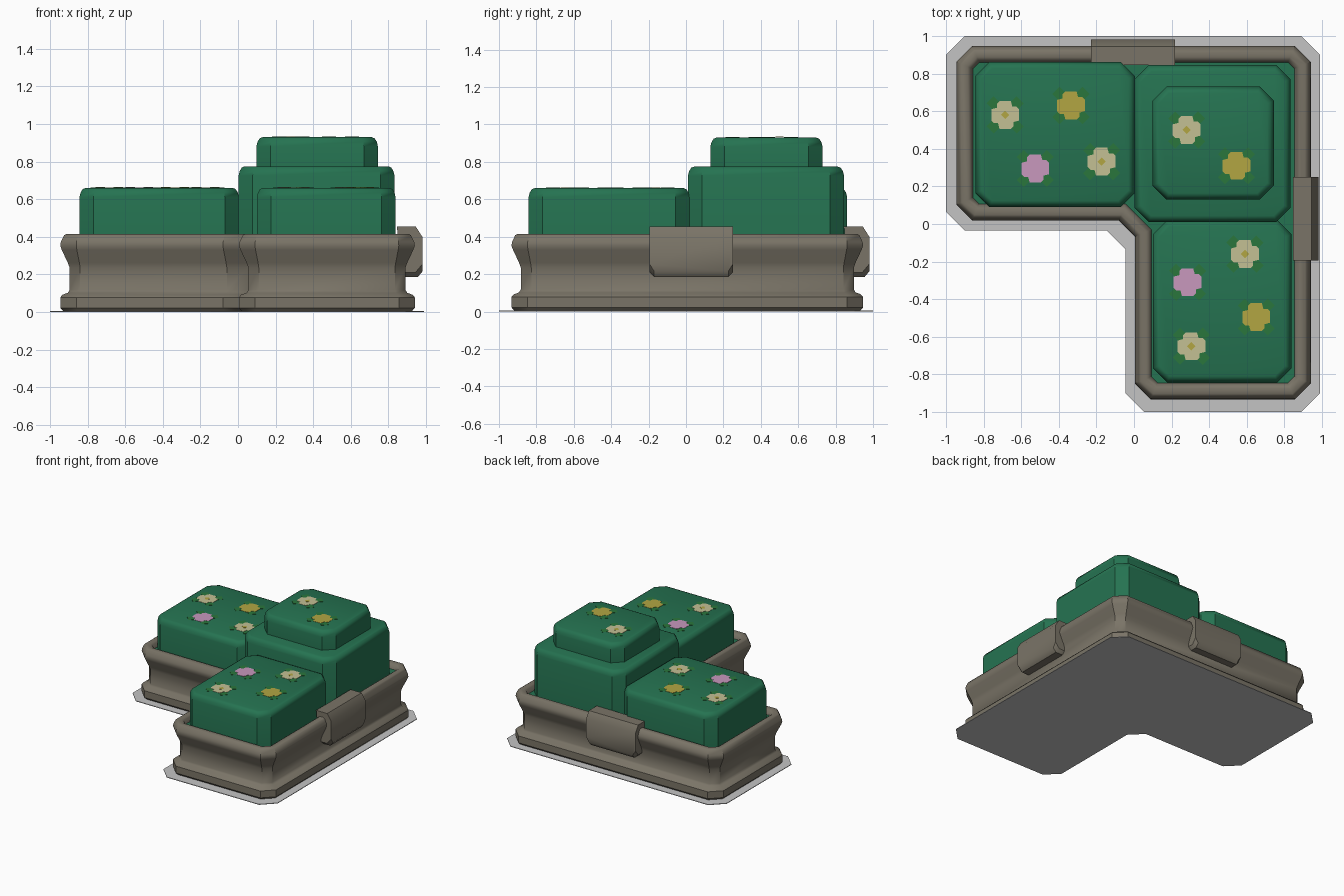
import bpy, bmesh, math
from mathutils import Matrix, Vector

cube = bpy.data.objects.get("Cube")
if cube:
    bpy.data.objects.remove(cube, do_unlink=True)


def material(name, rgb):
    # sRGB 0-255 converted to linear
    lin = [((c / 255 + 0.055) / 1.055) ** 2.4 for c in rgb] + [1]
    m = bpy.data.materials.new(name)
    m.use_nodes = True
    m.diffuse_color = lin
    m.node_tree.nodes["Principled BSDF"].inputs["Base Color"].default_value = lin
    return m


STONE = material("warm grey stone", (122, 116, 103))
PAVING = material("pale grey paving", (196, 196, 196))
HEDGE = material("hedge green", (37, 115, 81))
LEAF = material("leaf green", (42, 118, 60))
CREAM = material("cream petals", (196, 192, 148))
YELLOW = material("yellow petals", (178, 166, 66))
PINK = material("pink petals", (200, 152, 190))


def make(name, bm, mat, smooth=True):
    bmesh.ops.recalc_face_normals(bm, faces=bm.faces)
    me = bpy.data.meshes.new(name)
    bm.to_mesh(me)
    bm.free()
    me.materials.append(mat)
    ob = bpy.data.objects.new(name, me)
    bpy.context.collection.objects.link(ob)
    if smooth:
        bpy.ops.object.select_all(action="DESELECT")
        ob.select_set(True)
        bpy.context.view_layer.objects.active = ob
        bpy.ops.object.shade_smooth_by_angle(angle=math.radians(40))
    return ob


def chamfered(corners, d, c):
    """Inset an axis-aligned counter-clockwise outline by d, cutting its corners by c."""
    out = []
    n = len(corners)
    for i in range(n):
        p = Vector(corners[i])
        a = (p - Vector(corners[i - 1])).normalized()
        b = (Vector(corners[(i + 1) % n]) - p).normalized()
        turn = 1 if a.x * b.y - a.y * b.x > 0 else -1
        q = p + (b - a) * d * turn
        cut = max(0.01, c - turn * 0.586 * d)
        out += [q - a * cut, q + b * cut]
    return out


def loft(name, corners, profile, cut, mat, smooth=True):
    """Stack inset copies of an outline following (inset, height) pairs."""
    bm = bmesh.new()
    rings = [[bm.verts.new((p.x, p.y, z)) for p in chamfered(corners, d, cut)]
             for d, z in profile]
    for lo, hi in zip(rings, rings[1:]):
        for i in range(len(lo)):
            j = (i + 1) % len(lo)
            bm.faces.new((lo[i], lo[j], hi[j], hi[i]))
    bm.faces.new(rings[0][::-1])
    bm.faces.new(rings[-1])
    return make(name, bm, mat, smooth)


def ell(x0, x1, y0, y1, xi, yi):
    return [(x0, yi), (xi, yi), (xi, y0), (x1, y0), (x1, y1), (x0, y1)]


def rect(x0, x1, y0, y1):
    return [(x0, y0), (x1, y0), (x1, y1), (x0, y1)]


# Paving slab and L-shaped stone planter
loft("paving_slab", ell(-1, 0.99, -1, 1, -0.045, -0.035),
     [(0, 0), (0, 0.005)], 0.1, PAVING, False)
wall = ell(-0.945, 0.94, -0.933, 0.947, 0.005, 0.018)
loft("stone_planter", wall,
     [(0.015, 0.005), (0, 0.022), (0, 0.078), (0.012, 0.092), (0.04, 0.102),
      (0.05, 0.118), (0.05, 0.235), (0.04, 0.262), (0.008, 0.33), (0, 0.352),
      (0.003, 0.372), (0.02, 0.408), (0.03, 0.414), (0.06, 0.414),
      (0.075, 0.405), (0.09, 0.37), (0.09, 0.34)], 0.085, STONE)
loft("planting_bed", wall, [(0.085, 0.33), (0.085, 0.375)], 0.085, HEDGE, False)


# Clipped hedge blocks
def hedge(name, corners, base, top):
    loft(name, corners, [(0, base), (0, top - 0.05), (0.006, top - 0.025),
                         (0.018, top - 0.006), (0.034, top)], 0.075, HEDGE)


hedge("left_hedge", rect(-0.843, 0.005, 0.09, 0.862), 0.34, 0.66)
hedge("front_hedge", rect(0.1, 0.838, -0.842, 0.02), 0.34, 0.66)
hedge("corner_hedge", rect(0.003, 0.832, 0.01, 0.845), 0.34, 0.775)
hedge("corner_hedge_top", rect(0.098, 0.744, 0.13, 0.73), 0.75, 0.93)


# Stone brackets hooked over the rim
def bracket(name, centre, turn):
    bm = bmesh.new()
    prof = [(0.845, 0.455), (0.945, 0.455), (0.98, 0.4), (0.98, 0.215),
            (0.955, 0.185), (0.87, 0.185)]
    rings = [[bm.verts.new((x, y, z)) for x, z in prof]
             for y in (centre - 0.223, centre + 0.223)]
    bm.faces.new(rings[0])
    bm.faces.new(rings[1][::-1])
    for i in range(len(prof)):
        j = (i + 1) % len(prof)
        bm.faces.new((rings[0][i], rings[1][i], rings[1][j], rings[0][j]))
    # Cut the lower end corners
    low = [e for e in bm.edges if abs(e.verts[0].co.y - e.verts[1].co.y) < 0.001
           and max(v.co.z for v in e.verts) < 0.22]
    bmesh.ops.bevel(bm, geom=low, offset=0.025, segments=1, affect="EDGES")
    bm.transform(Matrix.Rotation(turn, 4, "Z"))
    make(name, bm, STONE)


bracket("right_side_bracket", 0.028, 0)
bracket("back_bracket", 0.005, math.pi / 2)


# Flowers: flat stepped petals with four diagonal leaves
def plate(name, quarter, x, y, z, mat):
    bm = bmesh.new()
    for cx, cy, pts in quarter:
        vs = [bm.verts.new((x + cx + px, y + cy + py, z)) for px, py in pts]
        face = bm.faces.new(vs)
        face.normal_update()
        up = bmesh.ops.extrude_face_region(bm, geom=[face])["geom"]
        for v in up:
            if isinstance(v, bmesh.types.BMVert):
                v.co.z += 0.002
    make(name, bm, mat, False)


def around(pts):
    out = []
    for k in range(4):
        for px, py in pts:
            for _ in range(k):
                px, py = -py, px
            out.append((px, py))
    return out


PETALS = around([(0.074, -0.03), (0.074, 0.03), (0.06, 0.044), (0.038, 0.044)])
DIAMOND = around([(0.038, 0)])
CENTRE = around([(0.022, 0)])


def flower(i, x, y, top, mat):
    leaves = [(sx * 0.061, sy * 0.061, DIAMOND) for sx in (-1, 1) for sy in (-1, 1)]
    plate(f"flower_leaves_{i}", leaves, x, y, top + 0.0005, LEAF)
    plate(f"flower_petals_{i}", [(0, 0, PETALS)], x, y, top + 0.002, mat)
    if mat is CREAM:
        plate(f"flower_centre_{i}", [(0, 0, CENTRE)], x, y, top + 0.0035, YELLOW)


flowers = [
    (-0.685, 0.58, 0.66, CREAM), (-0.335, 0.63, 0.66, YELLOW),
    (-0.525, 0.295, 0.66, PINK), (-0.172, 0.332, 0.66, CREAM),
    (0.28, 0.5, 0.93, CREAM), (0.545, 0.31, 0.93, YELLOW),
    (0.59, -0.16, 0.66, CREAM), (0.285, -0.31, 0.66, PINK),
    (0.65, -0.495, 0.66, YELLOW), (0.305, -0.65, 0.66, CREAM),
]
for i, spec in enumerate(flowers, 1):
    flower(i, *spec)
